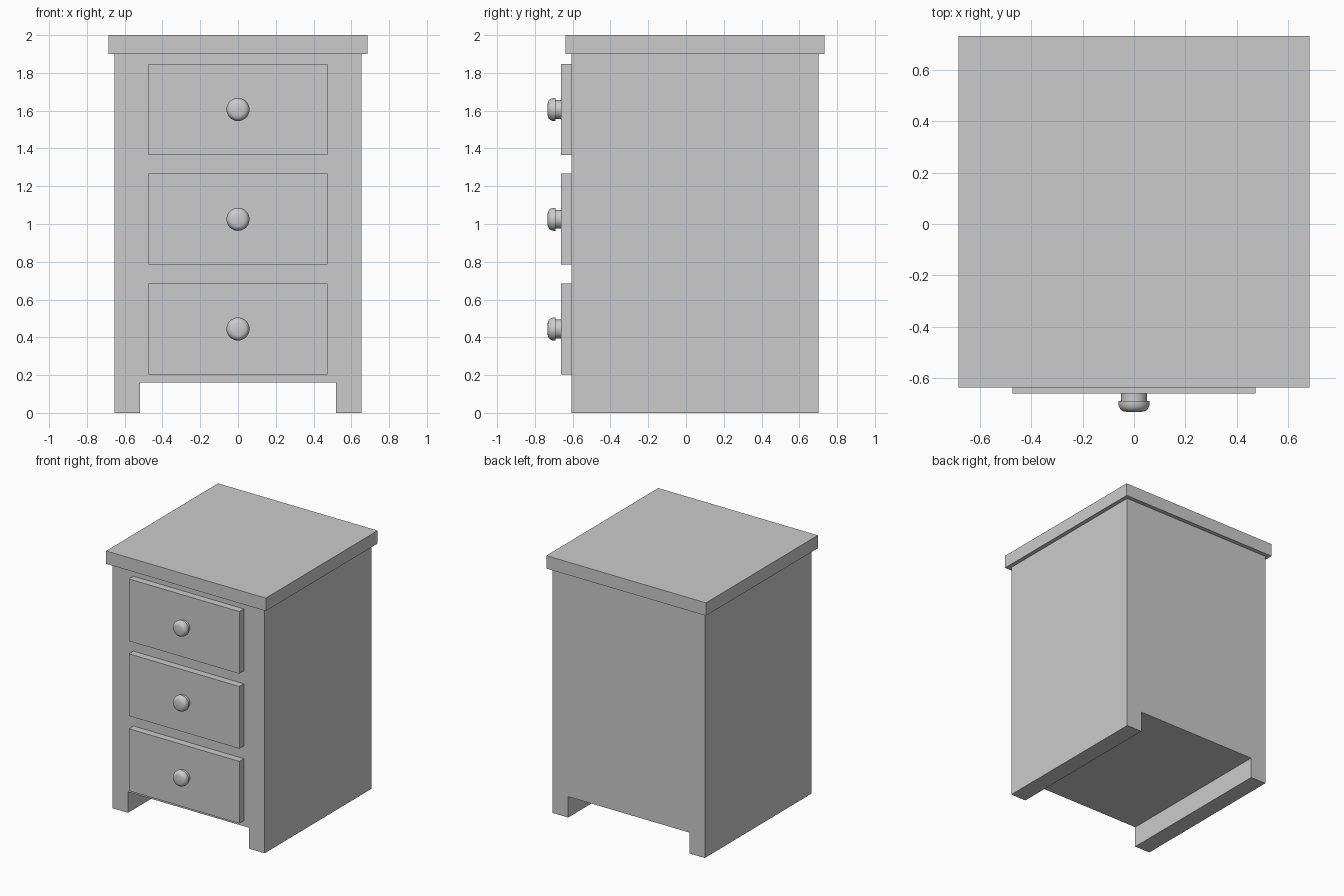
import bpy, bmesh, math
from mathutils import Matrix, Vector

if "Cube" in bpy.data.objects:
    bpy.data.objects.remove(bpy.data.objects["Cube"])


def finish(bm, name):
    bmesh.ops.recalc_face_normals(bm, faces=bm.faces)
    mesh = bpy.data.meshes.new(name)
    bm.to_mesh(mesh)
    bm.free()
    obj = bpy.data.objects.new(name, mesh)
    bpy.context.collection.objects.link(obj)
    return obj


def box(name, x, y, z):
    bm = bmesh.new()
    size = (x[1] - x[0], y[1] - y[0], z[1] - z[0])
    mid = ((x[0] + x[1]) / 2, (y[0] + y[1]) / 2, (z[0] + z[1]) / 2)
    bmesh.ops.create_cube(bm, size=1, matrix=Matrix.Translation(mid) @ Matrix.Diagonal((*size, 1)))
    return finish(bm, name)


def extrude_y(name, profile, y0, y1):
    bm = bmesh.new()
    face = bm.faces.new([bm.verts.new((x, y0, z)) for x, z in profile])
    ext = bmesh.ops.extrude_face_region(bm, geom=[face], use_keep_orig=True)
    verts = [g for g in ext["geom"] if isinstance(g, bmesh.types.BMVert)]
    bmesh.ops.translate(bm, vec=(0, y1 - y0, 0), verts=verts)
    return finish(bm, name)


def lathe_y(name, profile, z, steps=32):
    # profile is (radius, y), spun around the y axis at height z
    bm = bmesh.new()
    verts = [bm.verts.new((r, y, z)) for r, y in profile]
    edges = [bm.edges.new(pair) for pair in zip(verts, verts[1:])]
    bmesh.ops.spin(bm, geom=verts + edges, cent=Vector((0, 0, z)), axis=(0, 1, 0),
                   angle=2 * math.pi, steps=steps)
    bmesh.ops.remove_doubles(bm, verts=bm.verts, dist=0.0005)
    obj = finish(bm, name)
    bpy.ops.object.select_all(action='DESELECT')
    bpy.context.view_layer.objects.active = obj
    obj.select_set(True)
    bpy.ops.object.shade_smooth_by_angle(angle=math.radians(40))
    return obj


# Carcass with legs running the full depth
W, LEG, GAP, TOP = 0.653, 0.52, 0.162, 1.9
extrude_y("cabinet_body",
          [(-W, 0), (-LEG, 0), (-LEG, GAP), (LEG, GAP), (LEG, 0), (W, 0), (W, TOP), (-W, TOP)],
          -0.606, 0.702)

# Overhanging top board
box("top_board", (-0.685, 0.685), (-0.638, 0.734), (TOP, 2.0))

# Rounded knob: stem, underside of head, then quarter-round dome
knob = [(0.0, -0.655), (0.05, -0.655), (0.05, -0.69), (0.061, -0.69), (0.061, -0.698)]
for i in range(1, 6):
    a = math.radians(15 * i)
    knob.append((0.034 + 0.027 * math.cos(a), -0.698 - 0.033 * math.sin(a)))
knob += [(0.03, -0.7325), (0.0, -0.734)]

# Three drawers, each with a knob
for i, name in enumerate(("lower", "middle", "upper")):
    zc = 0.445 + 0.581 * i
    box(f"{name}_drawer_front", (-0.474, 0.474), (-0.661, -0.6), (zc - 0.241, zc + 0.241))
    lathe_y(f"{name}_drawer_knob", knob, zc - 0.001)
